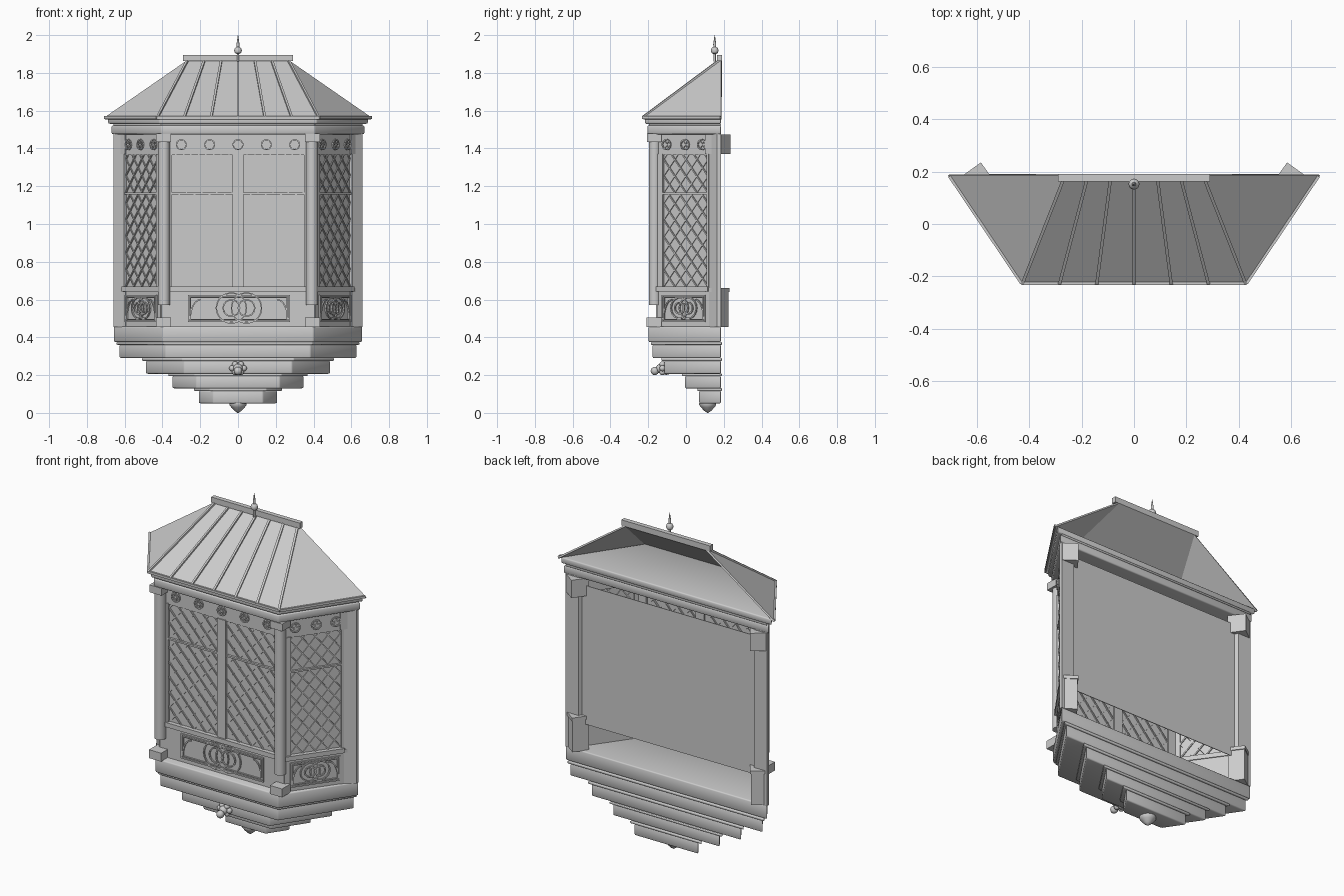
import bpy, bmesh, math
from mathutils import Matrix, Vector

if "Cube" in bpy.data.objects:
    bpy.data.objects.remove(bpy.data.objects["Cube"])

stone = bpy.data.materials.new("plain_grey")
stone.diffuse_color = (0.6, 0.6, 0.6, 1)
stone.use_nodes = True
stone.node_tree.nodes["Principled BSDF"].inputs["Base Color"].default_value = stone.diffuse_color
I = Matrix.Identity(4)
FLIP = Matrix.Scale(-1, 4, (1, 0, 0))


def finish(bm, name, M=I, smooth=False, fix=True):
    bm.transform(M)
    if fix:
        bmesh.ops.recalc_face_normals(bm, faces=bm.faces[:])
    me = bpy.data.meshes.new(name)
    bm.to_mesh(me)
    bm.free()
    me.materials.append(stone)
    ob = bpy.data.objects.new(name, me)
    bpy.context.collection.objects.link(ob)
    if smooth:
        bpy.context.view_layer.objects.active = ob
        bpy.ops.object.select_all(action='DESELECT')
        ob.select_set(True)
        bpy.ops.object.shade_smooth_by_angle(angle=math.radians(smooth))
    return ob


def box(bm, x0, x1, y0, y1, z0, z1):
    m = Matrix.Translation(((x0 + x1) / 2, (y0 + y1) / 2, (z0 + z1) / 2))
    bmesh.ops.create_cube(bm, size=1, matrix=m @ Matrix.Diagonal((x1 - x0, y1 - y0, z1 - z0, 1)))


def bar(bm, p, q, w, d):
    """Square bar from p to q, width w across, depth d."""
    p, q = Vector(p), Vector(q)
    rot = (q - p).to_track_quat('X', 'Z').to_matrix().to_4x4()
    m = Matrix.Translation((p + q) / 2) @ rot @ Matrix.Diagonal(((q - p).length, d, w, 1))
    bmesh.ops.create_cube(bm, size=1, matrix=m)


def prism(bm, pts, z0, z1):
    lo = [bm.verts.new((x, y, z0)) for x, y in pts]
    hi = [bm.verts.new((x, y, z1)) for x, y in pts]
    for i in range(len(pts)):
        j = (i + 1) % len(pts)
        bm.faces.new((lo[i], lo[j], hi[j], hi[i]))
    bm.faces.new(lo[::-1])
    bm.faces.new(hi)


def lathe(name, prof, x, y, seg=16):
    """Turned part from (radius, height) points."""
    bm = bmesh.new()
    rings = [[bm.verts.new((x + r * math.cos(math.tau * i / seg), y + r * math.sin(math.tau * i / seg), z))
              for i in range(seg)] for r, z in prof]
    for a, b in zip(rings, rings[1:]):
        for i in range(seg):
            j = (i + 1) % seg
            bm.faces.new((a[i], a[j], b[j], b[i]))
    bm.faces.new(rings[0][::-1])
    bm.faces.new(rings[-1])
    return finish(bm, name, smooth=40)


def arc(bm, u, z, r, a0=0, a1=360, n=20, w=0.007, sz=1.0):
    """Raised moulding along an arc on a wall face."""
    pts = [(u + r * math.cos(math.radians(a0 + (a1 - a0) * i / n)), -0.003,
            z + sz * r * math.sin(math.radians(a0 + (a1 - a0) * i / n))) for i in range(n + 1)]
    for p, q in zip(pts, pts[1:]):
        bar(bm, p, q, w, 0.01)


def outline(bm, u0, u1, z0, z1, w=0.008):
    box(bm, u0, u1, -0.008, 0, z0, z0 + w)
    box(bm, u0, u1, -0.008, 0, z1 - w, z1)
    box(bm, u0, u0 + w, -0.008, 0, z0, z1)
    box(bm, u1 - w, u1, -0.008, 0, z0, z1)


def lattice(bm, u0, u1, z0, z1, pu, pz):
    """Crossed diagonal bars clipped to a rectangle."""
    k, W, H = pz / pu, u1 - u0, z1 - z0
    for n in range(1, int((H + k * W) / pz) + 1):
        c = n * pz                       # line z = c - k*u
        a, b = max(0, (c - H) / k), min(W, c / k)
        if b - a < 0.004:
            continue
        za, zb = z0 + c - k * a, z0 + c - k * b
        bar(bm, (u0 + a, 0.009, za), (u0 + b, 0.009, zb), 0.007, 0.014)
        bar(bm, (u1 - a, 0.011, za), (u1 - b, 0.011, zb), 0.007, 0.014)


def bay(name, M, u0, u1, panes, roses, pu, panel):
    # frieze, parapet and window frame
    bm = bmesh.new()
    box(bm, u0, u1, 0, 0.025, 1.365, 1.48)
    box(bm, u0, u1, 0, 0.025, 0.455, 0.65)
    box(bm, u0, u1, -0.016, 0.03, 0.643, 0.67)
    box(bm, u0, u1, -0.004, 0.02, 1.157, 1.167)
    edges = [u0] + [e for p in panes for e in p] + [u1]
    for a, b in zip(edges[::2], edges[1::2]):
        box(bm, a, b, -0.006, 0.022, 0.66, 1.37)
    finish(bm, name + "_frame", M)
    # leaded lattice with a glass sheet at its middle
    bm = bmesh.new()
    for a, b in panes:
        lattice(bm, a, b, 0.67, 1.157, pu, 0.088)
        lattice(bm, a, b, 1.167, 1.365, pu, 0.088)
    finish(bm, name + "_lattice", M)
    bm = bmesh.new()
    for a, b in panes:
        box(bm, a, b, 0.009, 0.011, 0.66, 1.37)
    finish(bm, name + "_glass", M)
    # frieze rosettes
    bm = bmesh.new()
    for u in roses:
        arc(bm, u, 1.42, 0.026, n=14)
        for t in range(3):
            c, s = 0.024 * math.cos(t * math.pi / 3), 0.024 * math.sin(t * math.pi / 3)
            bar(bm, (u - c, -0.002, 1.42 - s), (u + c, -0.002, 1.42 + s), 0.006, 0.008)
    finish(bm, name + "_rosettes", M)
    # parapet tracery
    bm = bmesh.new()
    a, b, r = panel
    mid = (a + b) / 2
    outline(bm, a, b, 0.48, 0.625)
    outline(bm, a + 0.012, b - 0.012, 0.492, 0.613, 0.005)
    for s in (-1, 1):
        arc(bm, mid + s * r * 0.5, 0.555, r)
        arc(bm, mid + s * r * 0.5, 0.555, r * 0.55, n=14)
        e = b - 0.012 if s > 0 else a + 0.012
        arc(bm, e - s * 0.055, 0.495, 0.055, 0 if s > 0 else 180, 90, n=8, sz=1.9)
    finish(bm, name + "_tracery", M)


# three window walls
bay("front", Matrix.Translation((0, -0.15, 0)), -0.405, 0.405,
    [(-0.35, -0.028), (0.028, 0.35)], [-0.3, -0.15, 0, 0.15, 0.3], 0.08, (-0.265, 0.275, 0.08))
side = Matrix.Translation((0.41, -0.15, 0)) @ Matrix.Rotation(math.radians(54.4), 4, 'Z')
for tag, F in (("right", I), ("left", FLIP)):
    bay(tag, F @ side, 0, 0.335, [(0.035, 0.322)], [0.06, 0.18, 0.29], 0.072, (0.03, 0.315, 0.055))
    # rear posts with angled blocks
    bm = bmesh.new()
    prism(bm, [(0.6, 0.115), (0.66, 0.165), (0.66, 0.185), (0.575, 0.185), (0.56, 0.16)], 0.455, 1.48)
    finish(bm, tag + "_rear_post", F)
    bm = bmesh.new()
    box(bm, -0.05, 0.05, -0.045, 0.045, 1.37, 1.475)
    box(bm, -0.05, 0.042, -0.04, 0.04, 0.455, 0.64)
    box(bm, -0.05, 0.046, -0.045, 0.045, 0.64, 0.66)
    finish(bm, tag + "_rear_blocks",
           F @ Matrix.Translation((0.592, 0.168, 0)) @ Matrix.Rotation(math.radians(54.4), 4, 'Z'))
    # corner column with base and capital
    sx = -1 if tag == "left" else 1
    lathe(tag + "_column", [(0.031, 0.57), (0.031, 1.44)], sx * 0.392, -0.166)
    bm = bmesh.new()
    box(bm, 0.355, 0.435, -0.21, -0.13, 0.455, 0.505)
    box(bm, 0.355, 0.435, -0.207, -0.13, 1.435, 1.478)
    finish(bm, tag + "_column_blocks", F)

# backing board closing the room behind the windows
bm = bmesh.new()
box(bm, -0.58, 0.58, 0.162, 0.166, 0.61, 1.43)
finish(bm, "backing_board")


def tier(name, xb, yf, z0, z1, yb=0.185):
    """Softly rounded three-sided slab."""
    xf = xb - 0.68 * (0.185 - yf)
    bm = bmesh.new()
    prism(bm, [(-xb, yb), (-xf, yf), (xf, yf), (xb, yb)], z0, z1)
    bmesh.ops.recalc_face_normals(bm, faces=bm.faces[:])
    bmesh.ops.bevel(bm, geom=bm.edges[:], offset=min(0.007, (z1 - z0) * 0.3), segments=2,
                    profile=0.5, affect='EDGES')
    return finish(bm, name, smooth=60)


# stepped corbel and cornice
for i, t in enumerate([(0.66, -0.198, 0.375, 0.457), (0.645, -0.185, 0.36, 0.376, 0.19), (0.63, -0.177, 0.29, 0.361),
                       (0.51, -0.13, 0.275, 0.291, 0.19), (0.49, -0.115, 0.207, 0.276),
                       (0.37, -0.02, 0.195, 0.208, 0.19), (0.35, -0.005, 0.13, 0.196),
                       (0.235, 0.06, 0.116, 0.131, 0.19), (0.21, 0.07, 0.05, 0.117)]):
    tier("corbel_tier_%d" % i, *t)
for i, t in enumerate([(0.672, -0.205, 1.475, 1.522), (0.66, -0.195, 1.52, 1.532), (0.69, -0.217, 1.53, 1.566)]):
    tier("cornice_%d" % i, *t)

# pendant below and bosses on the corbel
lathe("pendant", [(0.003, 0), (0.02, 0.012), (0.036, 0.03), (0.045, 0.042), (0.045, 0.052)], 0, 0.115)
bm = bmesh.new()
for x, y, z, r in [(0, -0.105, 0.235, 0.034), (0, -0.165, 0.222, 0.022), (0, -0.135, 0.235, 0.025)] + [
        (0.031 * math.cos(a * math.pi / 3), -0.125, 0.236 + 0.024 * math.sin(a * math.pi / 3), 0.016) for a in range(6)]:
    bmesh.ops.create_uvsphere(bm, u_segments=12, v_segments=8, radius=r, matrix=Matrix.Translation((x, y, z)))
finish(bm, "carved_boss", smooth=60)

# hipped roof shell, open at the back
bm = bmesh.new()
v = [bm.verts.new(p) for p in [(-0.71, 0.185, 1.562), (-0.43, -0.23, 1.562), (0.43, -0.23, 1.562),
                               (0.71, 0.185, 1.562), (0.265, 0.185, 1.87), (-0.265, 0.185, 1.87)]]
for f in ((0, 1, 5), (1, 2, 4, 5), (2, 3, 4)):
    bm.faces.new([v[i] for i in f])
roof = finish(bm, "roof", fix=False)
mod = roof.modifiers.new("thickness", 'SOLIDIFY')
mod.thickness = 0.01
mod.offset = -1

# standing seams, eaves edging and ridge
bm = bmesh.new()
for i in range(-3, 4):
    bar(bm, (i * 0.142, -0.228, 1.565), (i * 0.0885, 0.18, 1.869), 0.013, 0.012)
finish(bm, "roof_seams")
bm = bmesh.new()
for p, q in (((-0.43, -0.227), (0.43, -0.227)), ((0.43, -0.227), (0.705, 0.182)), ((-0.43, -0.227), (-0.705, 0.182))):
    bar(bm, (*p, 1.564), (*q, 1.564), 0.014, 0.01)
finish(bm, "eaves_edge")
bm = bmesh.new()
box(bm, -0.29, 0.29, 0.163, 0.19, 1.862, 1.895)
finish(bm, "ridge_cap")

# finial
lathe("finial", [(0.006, 1.86), (0.006, 1.9), (0.016, 1.905), (0.021, 1.918), (0.016, 1.932), (0.007, 1.938),
                 (0.008, 1.95), (0.001, 2.0)], 0, 0.152, 12)
